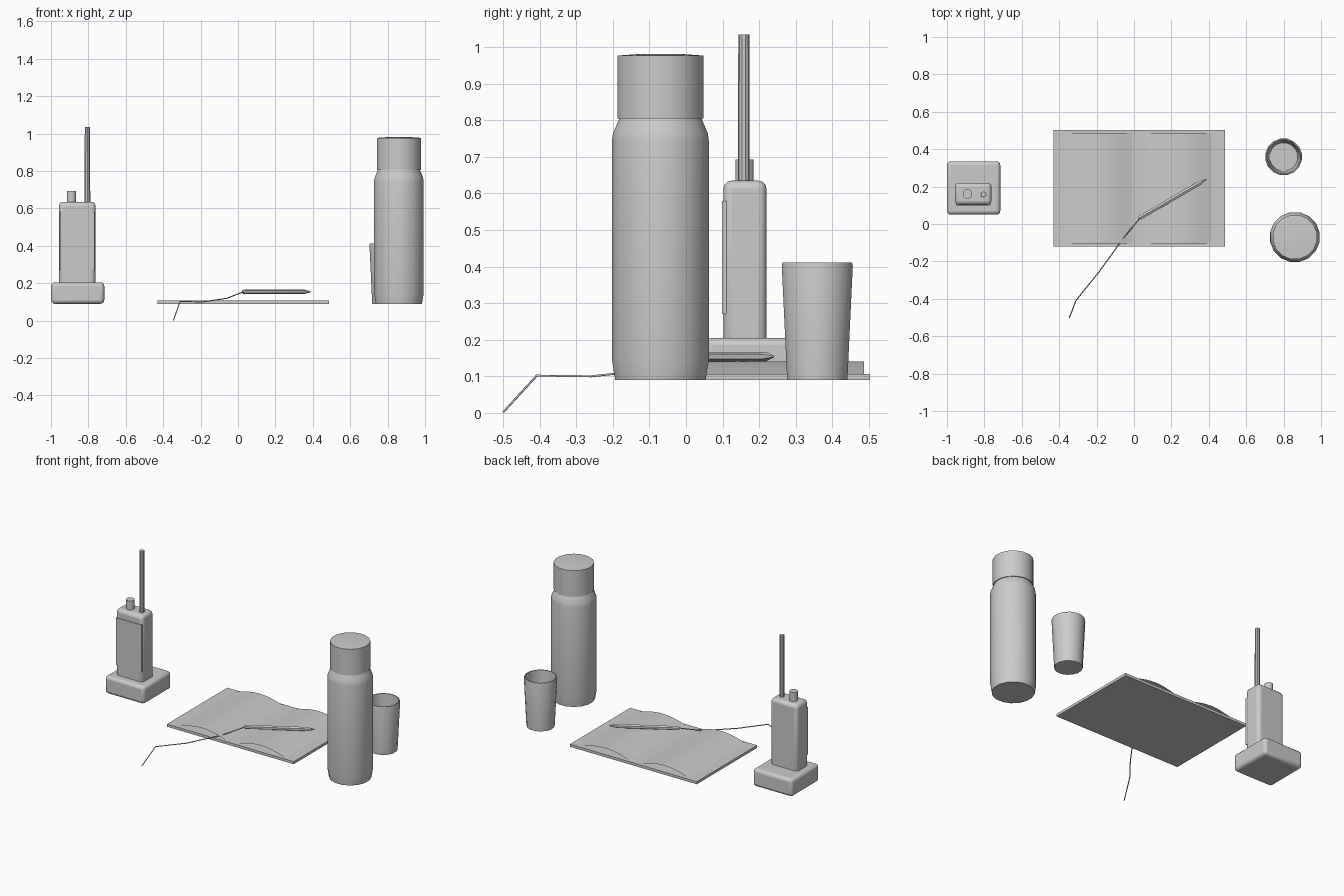
import bpy, bmesh, math
from mathutils import Vector

if "Cube" in bpy.data.objects:
    bpy.data.objects.remove(bpy.data.objects["Cube"])


def make(name, verts, faces, smooth=35):
    me = bpy.data.meshes.new(name)
    me.from_pydata(verts, [], faces)
    ob = bpy.data.objects.new(name, me)
    bpy.context.collection.objects.link(ob)
    bpy.ops.object.select_all(action='DESELECT')
    ob.select_set(True)
    bpy.context.view_layer.objects.active = ob
    if smooth:
        bpy.ops.object.shade_smooth_by_angle(angle=math.radians(smooth))
    return ob


def lathe(name, center, profile, sides=16, smooth=35):
    """Spin a (radius, z) profile about a vertical axis and cap both ends."""
    verts, faces = [], []
    for r, z in profile:
        for i in range(sides):
            a = 2 * math.pi * (i + 0.5) / sides
            verts.append((center[0] + r * math.cos(a), center[1] + r * math.sin(a), z))
    for k in range(len(profile) - 1):
        for i in range(sides):
            j = (i + 1) % sides
            faces.append((k * sides + i, k * sides + j, (k + 1) * sides + j, (k + 1) * sides + i))
    faces.append(tuple(reversed(range(sides))))
    faces.append(tuple(range((len(profile) - 1) * sides, len(profile) * sides)))
    return make(name, verts, faces, smooth)


def box(name, lo, hi, bevel=0, segments=3):
    v = [(x, y, z) for x in (lo[0], hi[0]) for y in (lo[1], hi[1]) for z in (lo[2], hi[2])]
    f = [(0, 1, 3, 2), (4, 6, 7, 5), (0, 4, 5, 1), (2, 3, 7, 6), (0, 2, 6, 4), (1, 5, 7, 3)]
    ob = make(name, v, f, 35)
    if bevel:
        m = ob.modifiers.new("bevel", 'BEVEL')
        m.width, m.segments = bevel, segments
    return ob


# handheld radio standing in its charging base
box("charger_base", (-1.0, 0.05, 0.09), (-0.715, 0.335, 0.205), 0.02)
box("radio_body", (-0.957, 0.102, 0.18), (-0.762, 0.22, 0.635), 0.022)
box("radio_front_plate", (-0.952, 0.098, 0.27), (-0.767, 0.125, 0.58))
lathe("radio_knob", (-0.89, 0.16), [(0.026, 0.62), (0.026, 0.693)], 12)
lathe("radio_antenna", (-0.805, 0.158), [(0.016, 0.62), (0.015, 1.035)], 10)

# open book: flat cover with a curved sheet of pages
box("book_cover", (-0.43, -0.12, 0.09), (0.487, 0.503, 0.107))
half, n = 0.425, 24
verts, faces = [], []
for i in range(n + 1):
    u = -1 + 2 * i / n
    z = 0.099 + 0.041 * math.sin(math.pi * abs(u)) ** 1.2
    verts += [(0.028 + half * u, -0.105, z), (0.028 + half * u, 0.487, z)]
    if i < n:
        faces.append((2 * i, 2 * i + 2, 2 * i + 3, 2 * i + 1))
make("book_pages", verts, faces)

# pencil lying across the pages
pencil = lathe("pencil", (0, 0), [(0.009, 0), (0.013, 0.008), (0.013, 0.375), (0.003, 0.418)], 6, 20)
start, tip = Vector((0.025, 0.03, 0.154)), Vector((0.388, 0.24, 0.154))
pencil.location = start
pencil.rotation_mode = 'QUATERNION'
pencil.rotation_quaternion = (tip - start).to_track_quat('Z', 'Y')

# cord trailing from the pencil over the table edge
path = [(0.03, 0.03, 0.154), (-0.06, -0.08, 0.119), (-0.19, -0.26, 0.1),
        (-0.31, -0.408, 0.102), (-0.345, -0.5, 0.002)]
cu = bpy.data.curves.new("pencil_cord", 'CURVE')
cu.dimensions = '3D'
cu.bevel_depth, cu.bevel_resolution, cu.use_fill_caps = 0.003, 1, True
sp = cu.splines.new('POLY')
sp.points.add(len(path) - 1)
for p, co in zip(sp.points, path):
    p.co = (*co, 1)
bpy.context.collection.objects.link(bpy.data.objects.new("pencil_cord", cu))

# vacuum flask with its cap
flask = (0.86, -0.07)
lathe("flask_body", flask, [(0.126, 0.09), (0.135, 0.145), (0.135, 0.745),
                            (0.132, 0.765), (0.114, 0.806)], 16)
lathe("flask_cap", flask, [(0.12, 0.805), (0.12, 0.977), (0.05, 0.982)], 16)

# hollow tapered cup
lathe("cup", (0.8, 0.359), [(0.084, 0.09), (0.099, 0.402), (0.097, 0.411),
                            (0.091, 0.411), (0.076, 0.105)], 16)
